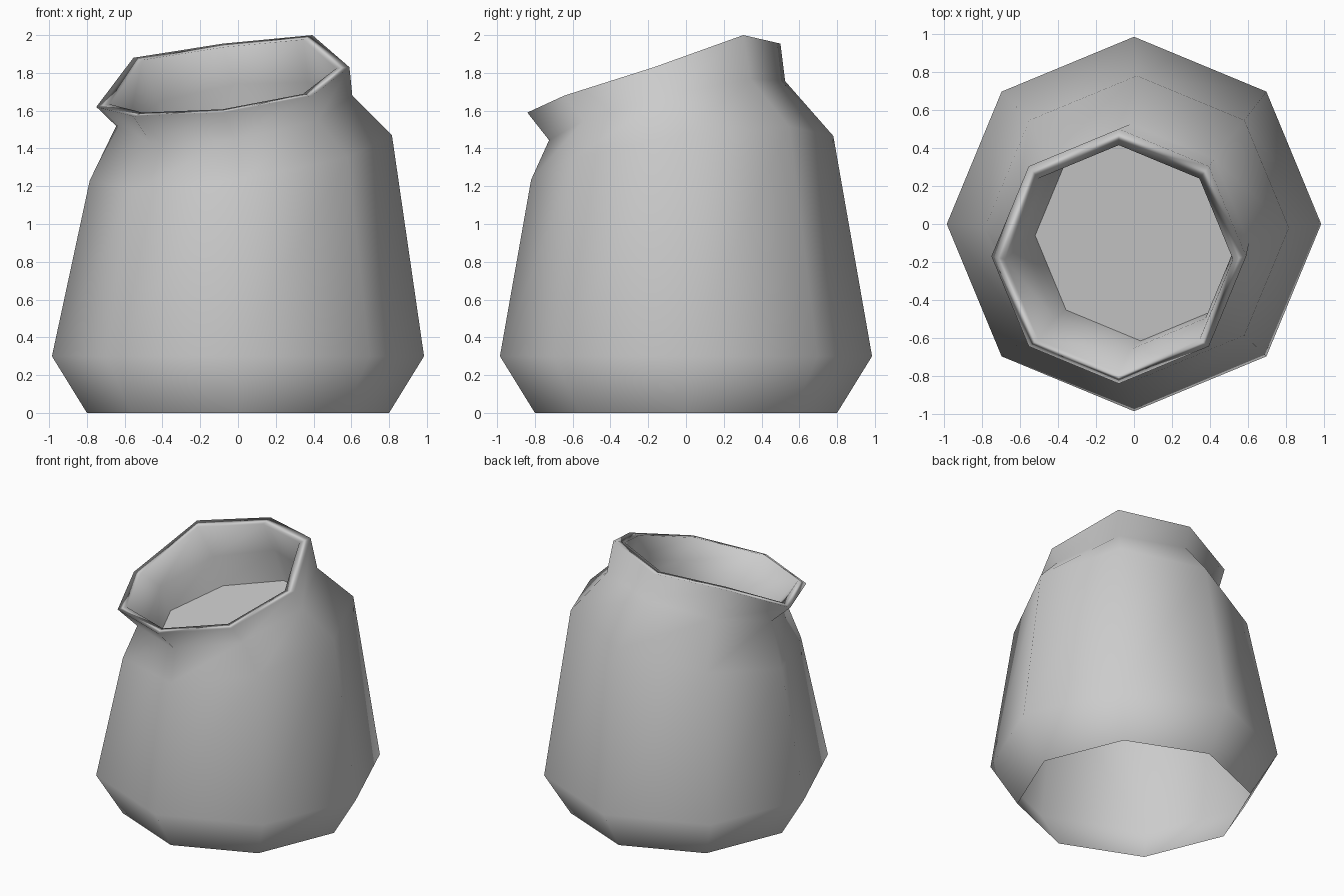
import bpy, bmesh
from math import cos, sin, pi

cube = bpy.data.objects.get("Cube")
if cube:
    bpy.data.objects.remove(cube, do_unlink=True)

SIDES = 8

cloth = bpy.data.materials.new("grey_cloth")
cloth.use_nodes = True
grey = (0.6, 0.6, 0.6, 1)
cloth.diffuse_color = grey
cloth.node_tree.nodes["Principled BSDF"].inputs["Base Color"].default_value = grey

bm = bmesh.new()


def ring(x, y, z, radius, tilt_x=0.0, tilt_y=0.0):
    """Octagonal loop, its plane leaning by the given slopes."""
    verts = []
    for i in range(SIDES):
        dx = radius * cos(2 * pi * i / SIDES)
        dy = radius * sin(2 * pi * i / SIDES)
        verts.append(bm.verts.new((x + dx, y + dy, z + tilt_x * dx + tilt_y * dy)))
    return verts


def bridge(a, b):
    for i in range(SIDES):
        j = (i + 1) % SIDES
        bm.faces.new((a[i], a[j], b[j], b[i])).smooth = True


# Outer wall, open underneath: base, belly, leaning shoulder, pinched neck, flared rim
base = ring(0, 0, 0, 0.8)
belly = ring(0, 0, 0.3, 0.985)
shoulder = ring(0.015, -0.02, 1.35, 0.8, 0.15, 0.145)
neck = ring(-0.02, -0.1, 1.6, 0.625, 0.13, 0.25)
rim = ring(-0.08, -0.17, 1.765, 0.67)
rim_heights = (1.83, 2.0, 1.955, 1.88, 1.62, 1.57, 1.59, 1.68)
for v, h in zip(rim, rim_heights):
    v.co.z = h

# Inner wall: lip, throat and the filled surface
lip = ring(-0.08, -0.185, 1.765, 0.6)
for v, outer in zip(lip, rim):
    v.co.z += (outer.co.z - v.co.z) * 0.9
throat = ring(-0.02, -0.1, 1.6, 0.56, 0.13, 0.25)
filling = ring(0.035, -0.06, 1.43, 0.555, 0.15, 0.145)

loops = [base, belly, shoulder, neck, rim, lip, throat, filling]
for lower, upper in zip(loops, loops[1:]):
    bridge(lower, upper)

# Flat top of the contents
top = bm.faces.new(filling)
for edge in top.edges:
    edge.smooth = False

mesh = bpy.data.meshes.new("open_sack")
bm.to_mesh(mesh)
bm.free()
mesh.materials.append(cloth)
sack = bpy.data.objects.new("open_sack", mesh)
bpy.context.collection.objects.link(sack)

# Large faces lead the shading, so the rim and belly edges stay crisp
shading = sack.modifiers.new("weighted_shading", 'WEIGHTED_NORMAL')
shading.mode = 'FACE_AREA'
shading.keep_sharp = True
